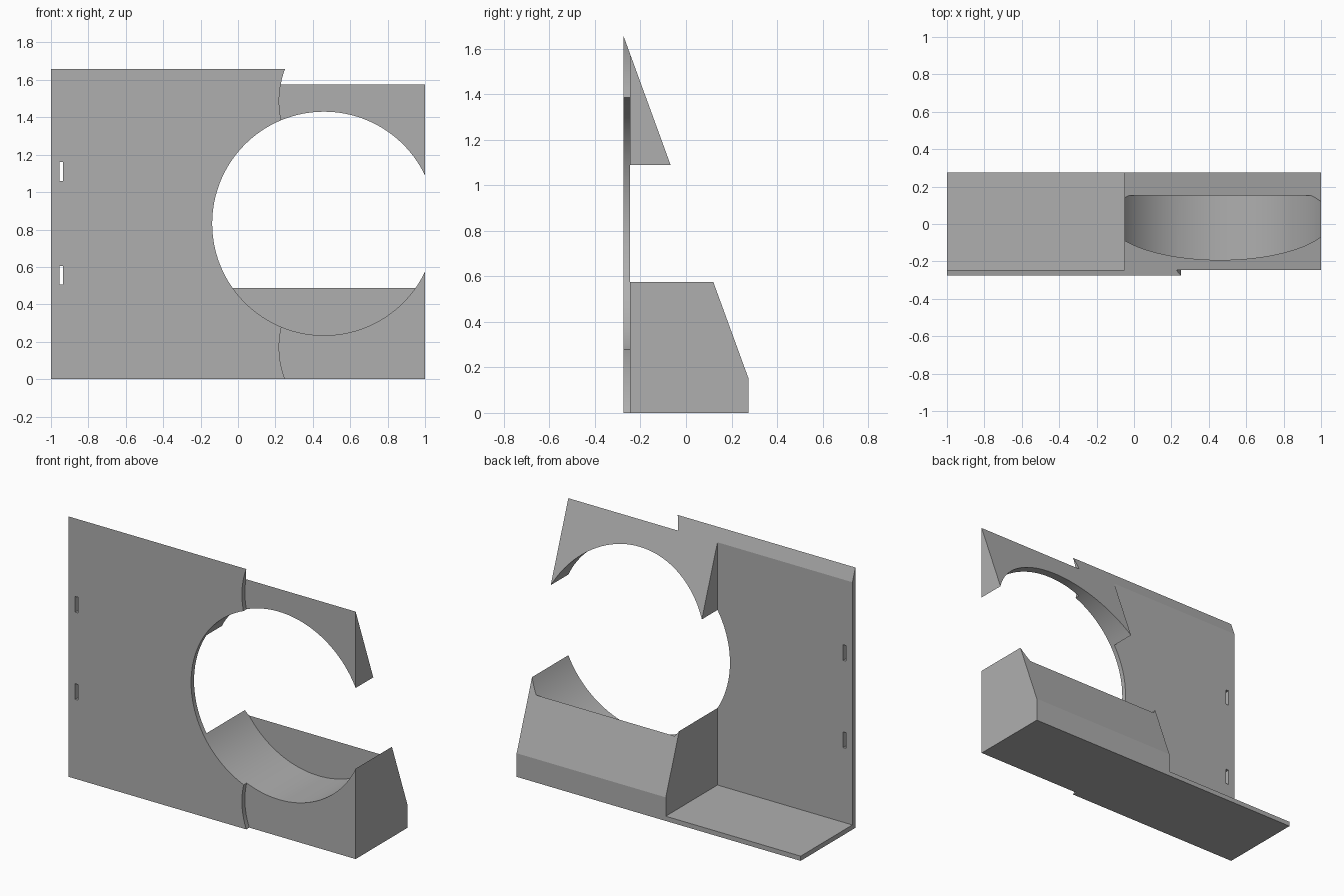
import bpy, bmesh, math
from mathutils import Matrix

if "Cube" in bpy.data.objects:
    bpy.data.objects.remove(bpy.data.objects["Cube"])

X0, X1 = -1.0, 1.0
FRONT, BACK = -0.275, 0.275
INNER = -0.245            # rear face of the front plate
WALL_X = -0.05            # left wall of the thick block
LIP, TOP = 0.15, 1.657    # ends of the sloping back


def slope_z(y):
    return TOP + (y - FRONT) / (BACK - FRONT) * (LIP - TOP)


grey = bpy.data.materials.new("plain_grey")
grey.diffuse_color = (0.43, 0.43, 0.43, 1)
grey.use_nodes = True
grey.node_tree.nodes["Principled BSDF"].inputs["Base Color"].default_value = grey.diffuse_color


def finish(bm, name):
    bmesh.ops.recalc_face_normals(bm, faces=bm.faces[:])
    me = bpy.data.meshes.new(name)
    bm.to_mesh(me)
    bm.free()
    me.materials.append(grey)
    ob = bpy.data.objects.new(name, me)
    bpy.context.collection.objects.link(ob)
    return ob


def extrude_x(name, profile, xa, xb):
    """Extrude a (y, z) profile along x."""
    bm = bmesh.new()
    face = bm.faces.new([bm.verts.new((xa, y, z)) for y, z in profile])
    ext = bmesh.ops.extrude_face_region(bm, geom=[face])["geom"]
    bmesh.ops.translate(bm, vec=(xb - xa, 0, 0),
                        verts=[v for v in ext if isinstance(v, bmesh.types.BMVert)])
    return finish(bm, name)


def cylinder_y(name, x, z, r, ya, yb):
    """Cylinder whose axis runs front to back."""
    bm = bmesh.new()
    m = Matrix.Translation((x, (ya + yb) / 2, z)) @ Matrix.Rotation(math.pi / 2, 4, "X")
    bmesh.ops.create_cone(bm, cap_ends=True, segments=128, radius1=r, radius2=r,
                          depth=yb - ya, matrix=m)
    return finish(bm, name)


def combine(target, other, operation):
    """Apply a boolean and remove the second object."""
    mod = target.modifiers.new(operation, "BOOLEAN")
    mod.object, mod.operation, mod.solver = other, operation, "EXACT"
    bpy.context.view_layer.objects.active = target
    bpy.ops.object.modifier_apply(modifier=mod.name)
    bpy.data.objects.remove(other)


# Front plate, its top edge following the slope
body = extrude_x("holder_body", [(FRONT, 0), (INNER, 0), (INNER, slope_z(INNER)),
                                 (FRONT, TOP)], X0, 0.251)

# Shallow scooped right edge above and below the opening
for z in (0.17, TOP - 0.17):
    combine(body, cylinder_y("edge_cutter", 0.70, z, 0.48, -0.5, 0), "DIFFERENCE")

# Thick block with sloping back
block = extrude_x("block", [(INNER, 0), (BACK, 0), (BACK, LIP),
                            (INNER, slope_z(INNER))], WALL_X, X1)
combine(body, block, "UNION")

# Thin floor behind the plate
floor = extrude_x("floor", [(INNER, 0), (BACK, 0), (BACK, 0.03), (INNER, 0.03)], X0, WALL_X)
combine(body, floor, "UNION")

# Round pocket, stopping short of the lower rear wall
combine(body, cylinder_y("pocket_cutter", 0.46, 0.832, 0.598, -0.5, 0.152), "DIFFERENCE")

# Two narrow slots near the left edge
for z in (0.505, 1.06):
    slot = extrude_x("slot_cutter", [(-0.4, z), (-0.1, z), (-0.1, z + 0.1), (-0.4, z + 0.1)],
                     -0.955, -0.935)
    combine(body, slot, "DIFFERENCE")

# Smooth the curved walls only
bpy.ops.object.select_all(action="DESELECT")
body.select_set(True)
bpy.context.view_layer.objects.active = body
bpy.ops.object.shade_smooth_by_angle(angle=math.radians(15))
